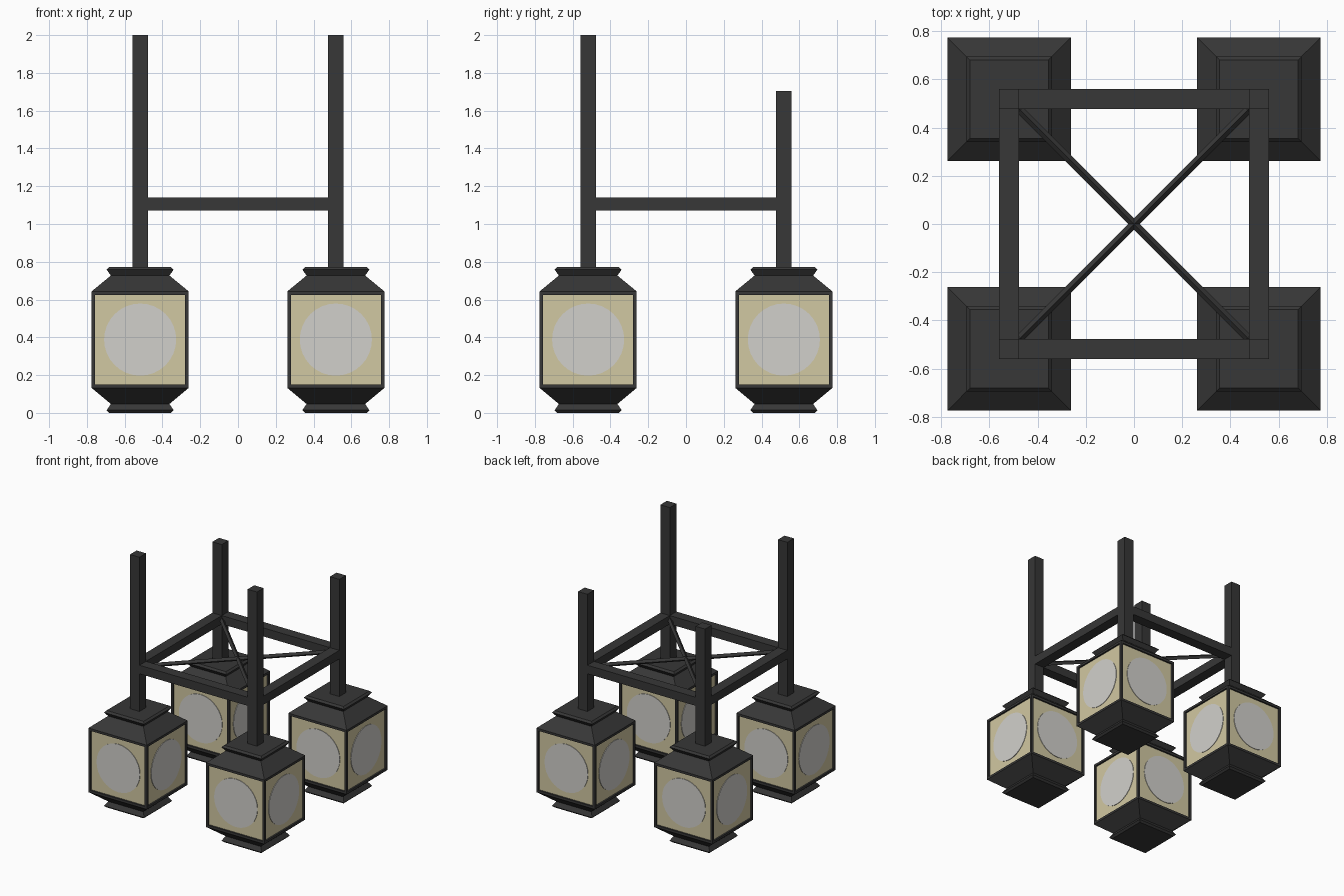
import bpy, bmesh, math
from mathutils import Matrix, Vector

if "Cube" in bpy.data.objects:
    bpy.data.objects.remove(bpy.data.objects["Cube"])

C = 0.518          # post / lantern offset from centre
W = 0.083          # post width


def material(name, rgb):
    m = bpy.data.materials.new(name)
    m.diffuse_color = (*rgb, 1)
    m.use_nodes = True
    m.node_tree.nodes["Principled BSDF"].inputs["Base Color"].default_value = m.diffuse_color
    return m


DARK = material("dark_metal", (0.038, 0.038, 0.038))
CREAM = material("cream_glass", (0.64, 0.58, 0.36))
PALE = material("pale_glow", (0.64, 0.63, 0.60))


def finish(bm, name, mats, loc=(0, 0, 0)):
    me = bpy.data.meshes.new(name)
    bm.to_mesh(me)
    bm.free()
    for m in mats:
        me.materials.append(m)
    ob = bpy.data.objects.new(name, me)
    ob.location = loc
    bpy.context.collection.objects.link(ob)
    return ob


def box(name, lo, hi):
    lo, hi = Vector(lo), Vector(hi)
    bm = bmesh.new()
    bmesh.ops.create_cube(bm, size=1)
    bmesh.ops.scale(bm, vec=hi - lo, verts=bm.verts)
    bmesh.ops.translate(bm, vec=(lo + hi) / 2, verts=bm.verts)
    return finish(bm, name, [DARK])


# Lantern outline: (half width, height), lofted as a square
PROFILE = [(0.163, 0), (0.177, 0.014), (0.155, 0.047), (0.245, 0.122), (0.257, 0.132),
           (0.257, 0.643), (0.245, 0.653), (0.155, 0.727), (0.177, 0.758), (0.163, 0.772)]


def lantern(name, x, y):
    bm = bmesh.new()
    rings = [[bm.verts.new((sx * h, sy * h, z))
              for sx, sy in ((-1, -1), (1, -1), (1, 1), (-1, 1))] for h, z in PROFILE]
    walls = []
    for i, (a, b) in enumerate(zip(rings, rings[1:])):
        for k in range(4):
            n = (k + 1) % 4
            f = bm.faces.new((a[k], a[n], b[n], b[k]))
            if i == 4:
                walls.append(f)
    bm.faces.new(rings[0][::-1])
    bm.faces.new(rings[-1])
    bm.normal_update()
    # recessed glass panes: narrow rim, then a step inward
    bmesh.ops.inset_individual(bm, faces=walls, thickness=0.026)
    bmesh.ops.inset_individual(bm, faces=walls, thickness=0.001, depth=-0.012)
    for f in walls:
        f.material_index = 1
    finish(bm, name, [DARK, CREAM], (x, y, 0))

    # round glow plate on each pane
    bm = bmesh.new()
    for k in range(4):
        m = (Matrix.Rotation(k * math.pi / 2, 4, 'Z') @ Matrix.Translation((0, -0.248, 0.388))
             @ Matrix.Rotation(math.pi / 2, 4, 'X'))
        bmesh.ops.create_cone(bm, cap_ends=True, segments=32, radius1=0.191,
                              radius2=0.191, depth=0.004, matrix=m)
    finish(bm, name + "_glow", [PALE], (x, y, 0))


# Lanterns and posts; the back posts are shorter
for sx, xn in ((-1, "left"), (1, "right")):
    for sy, yn, top in ((-1, "front", 2.0), (1, "back", 1.705)):
        x, y = sx * C, sy * C
        lantern(f"{yn}_{xn}_lantern", x, y)
        box(f"{yn}_{xn}_post", (x - W / 2, y - W / 2, 0.77), (x + W / 2, y + W / 2, top))

# Square frame of rails between the posts
I = C - W / 2
for s, xn, yn in ((-1, "left", "front"), (1, "right", "back")):
    c = s * C
    box(f"{yn}_rail", (-I, c - W / 2, 1.072), (I, c + W / 2, 1.14))
    box(f"{xn}_rail", (c - W / 2, -I, 1.072), (c + W / 2, I, 1.14))

# Thin diagonal braces, square section standing on edge
for s in (-1, 1):
    bm = bmesh.new()
    m = (Matrix.Translation((0, 0, 1.106)) @ Matrix.Rotation(s * math.pi / 4, 4, 'Z')
         @ Matrix.Rotation(math.pi / 2, 4, 'Y'))
    bmesh.ops.create_cone(bm, cap_ends=True, segments=4, radius1=0.017, radius2=0.017,
                          depth=2 * math.sqrt(2) * (I + 0.01), matrix=m)
    finish(bm, "diagonal_brace", [DARK])
